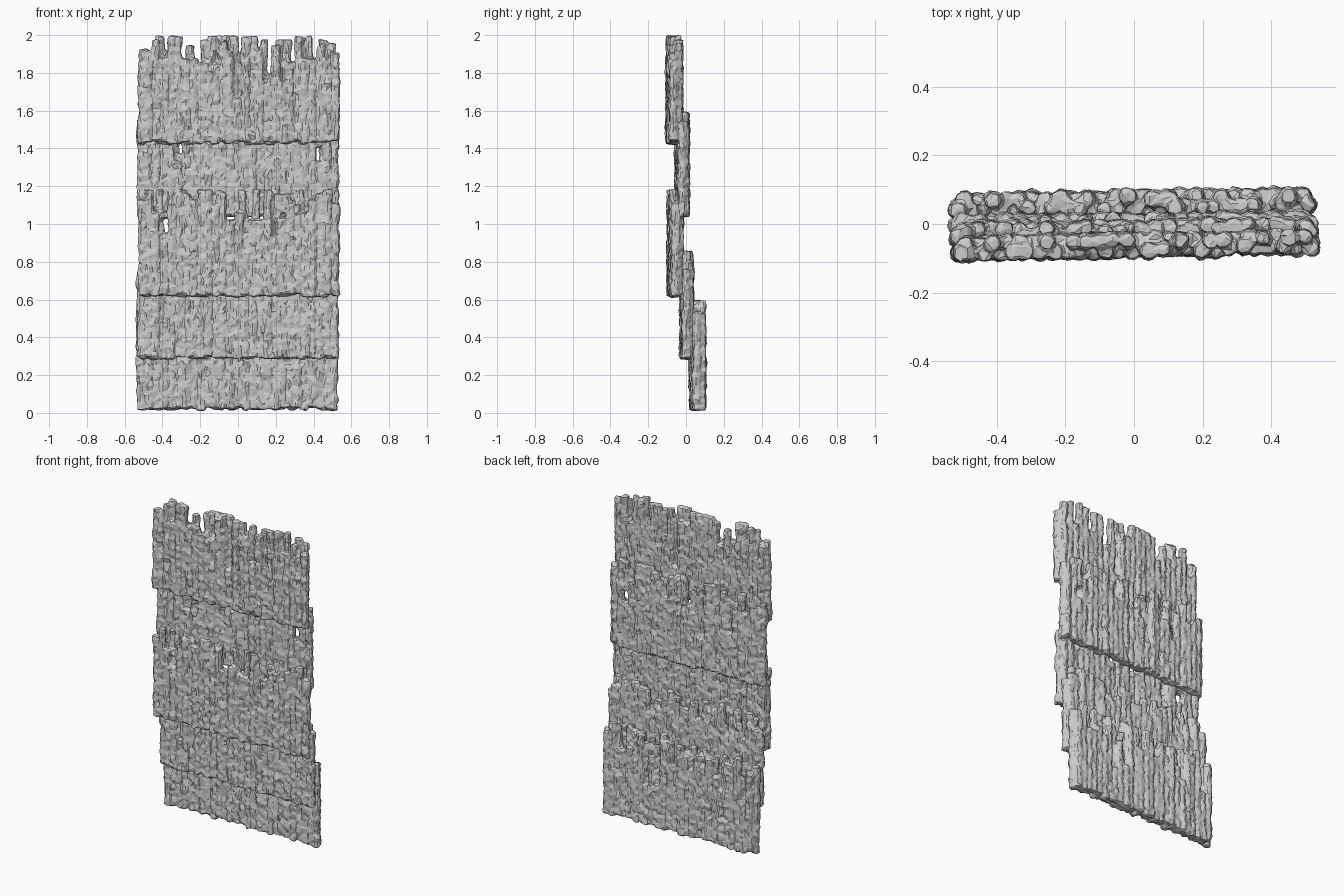
import bpy, bmesh, random
from math import cos, sin, tau

if "Cube" in bpy.data.objects:
    bpy.data.objects.remove(bpy.data.objects["Cube"])

random.seed(7)
noise = bpy.data.textures.new("bark_noise", 'CLOUDS')
noise.noise_scale = 0.035


def strand(bm, x, y, z0, z1, r):
    """One knobbly vertical stalk with capped ends."""
    sides = 7
    n = max(3, round((z1 - z0) / 0.06))
    rings = []
    for i in range(n + 1):
        z = z0 + (z1 - z0) * i / n
        cx = x + random.uniform(-0.004, 0.004)
        cy = y + random.uniform(-0.003, 0.003)
        rr = r * random.uniform(0.85, 1.13)
        rings.append([bm.verts.new((cx + rr * cos(tau * k / sides),
                                    cy + rr * sin(tau * k / sides), z))
                      for k in range(sides)])
    for a, b in zip(rings, rings[1:]):
        for k in range(sides):
            j = (k + 1) % sides
            bm.faces.new((a[k], a[j], b[j], b[k]))
    bm.faces.new(rings[0][::-1])
    bm.faces.new(rings[-1])


def course(name, y0, y1, z0, z1, slope, gaps=()):
    """One thatch course: two staggered rows of stalks fused together."""
    bm = bmesh.new()
    r = 0.0235
    count = 27
    pitch = (1.07 - 2 * r) / (count - 1)
    for row, yc in enumerate((y0 + r + 0.002, y1 - r - 0.002)):
        for i in range(count - row):
            x = -0.535 + r + (i + 0.5 * row) * pitch + random.uniform(-0.005, 0.005)
            low = z0 + random.uniform(0, 0.022)
            top = z1 - random.choice((0.0, 0.02, 0.05, 0.08, 0.12, 0.16))
            if random.random() < 0.12:
                top -= random.uniform(0.08, 0.25)
            if i in (0, count - row - 1):
                top = z1 - random.uniform(0.03, 0.1)
            y = yc + slope * x + random.uniform(-0.004, 0.004)
            for gx, glow, ghigh in gaps:
                if abs(x - gx) < 0.021:
                    strand(bm, x, y, low, glow, r)
                    low = ghigh
            if top - low > 0.03:
                strand(bm, x, y, low, top, r * random.uniform(0.9, 1.1))
    me = bpy.data.meshes.new(name)
    bm.to_mesh(me)
    bm.free()
    ob = bpy.data.objects.new(name, me)
    bpy.context.collection.objects.link(ob)
    # Fuse the stalks, roughen the bark, then facet it
    m = ob.modifiers.new("fuse", 'REMESH')
    m.mode = 'VOXEL'
    m.voxel_size = 0.009
    m = ob.modifiers.new("roughen", 'DISPLACE')
    m.texture = noise
    m.texture_coords = 'GLOBAL'
    m.strength = 0.018
    m.mid_level = 0.45
    m = ob.modifiers.new("facet", 'DECIMATE')
    m.ratio = 0.2


# Courses from the bottom up, each overlapping the next
course("bottom_course", 0.022, 0.102, 0.012, 0.595, 0.015)
course("lower_course", -0.030, 0.035, 0.282, 0.855, 0.01)
course("middle_course", -0.095, -0.020, 0.612, 1.18, 0.02,
       [(-0.39, 0.95, 1.03), (-0.05, 1.02, 1.06), (0.24, 1.03, 1.06)])
course("upper_course", -0.055, 0.015, 1.035, 1.59, 0.015,
       [(-0.31, 1.32, 1.43), (0.42, 1.33, 1.41)])
course("top_course", -0.101, -0.022, 1.42, 1.995, 0.02)
